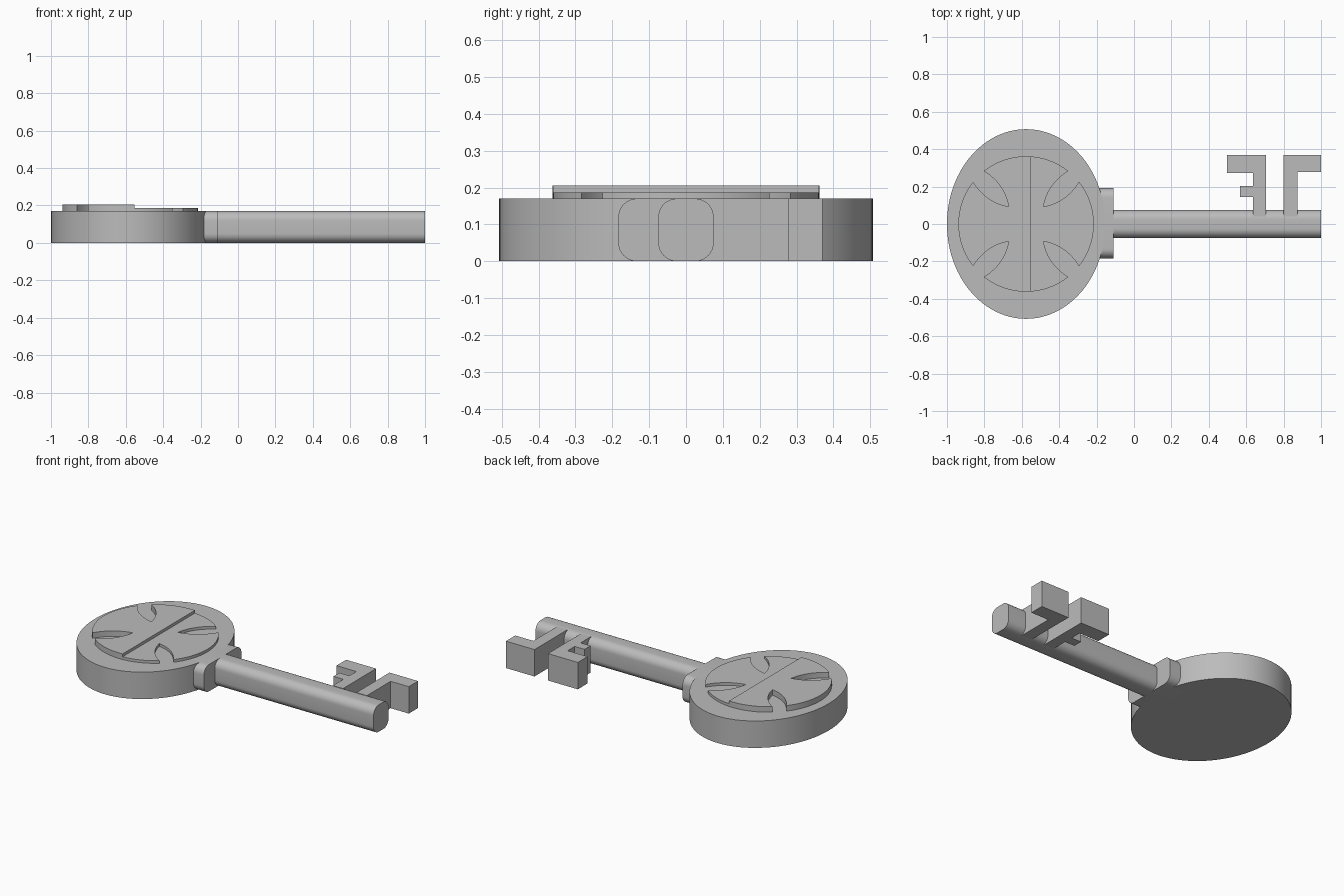
import bpy, bmesh
from math import cos, sin, pi, radians, atan2, hypot
from mathutils import Vector, Matrix

cube = bpy.data.objects.get("Cube")
if cube:
    bpy.data.objects.remove(cube, do_unlink=True)

metal = bpy.data.materials.new("grey metal")
metal.use_nodes = True
GREY = (0.5, 0.5, 0.5, 1)
metal.diffuse_color = GREY
metal.node_tree.nodes["Principled BSDF"].inputs["Base Color"].default_value = GREY

TOP = 0.17          # thickness of the key body
BOW_X = -0.577      # centre of the bow
SPLIT = 0.023       # where the raised half of the emblem ends, from the bow centre


def prism(name, outline, depth, matrix, clip_x=None):
    """Extrude a flat outline along its local z, optionally keeping only x < clip_x."""
    bm = bmesh.new()
    face = bm.faces.new([bm.verts.new((x, y, 0)) for x, y in outline])
    side = bmesh.ops.extrude_face_region(bm, geom=[face])["geom"]
    bmesh.ops.translate(bm, vec=(0, 0, depth),
                        verts=[v for v in side if isinstance(v, bmesh.types.BMVert)])
    if clip_x is not None:
        bmesh.ops.bisect_plane(bm, geom=bm.verts[:] + bm.edges[:] + bm.faces[:],
                               plane_co=(clip_x, 0, 0), plane_no=(1, 0, 0), clear_outer=True)
        bmesh.ops.holes_fill(bm, edges=[e for e in bm.edges if e.is_boundary])
    bmesh.ops.recalc_face_normals(bm, faces=bm.faces)
    bm.transform(matrix)
    mesh = bpy.data.meshes.new(name)
    bm.to_mesh(mesh)
    bm.free()
    mesh.materials.append(metal)
    obj = bpy.data.objects.new(name, mesh)
    bpy.context.collection.objects.link(obj)
    bpy.ops.object.select_all(action='DESELECT')
    obj.select_set(True)
    bpy.context.view_layer.objects.active = obj
    bpy.ops.object.shade_smooth_by_angle(angle=radians(30))
    return obj


def rounded_rect(width, height, radius, steps=8):
    """Rectangle with rounded corners, standing on y = 0."""
    pts = []
    for q, (sx, sy) in enumerate([(1, 1), (-1, 1), (-1, -1), (1, -1)]):
        cx = sx * (width / 2 - radius)
        cy = height / 2 + sy * (height / 2 - radius)
        for i in range(steps + 1):
            a = (q + i / steps) * pi / 2
            pts.append((cx + radius * cos(a), cy + radius * sin(a)))
    return pts


def emblem_outline(steps=12):
    """Disc with four leaf-shaped notches on the diagonals."""
    tip, bend, rim = Vector((.093, .093)), Vector((.215, .115)), Vector((.283, .226))
    radius = rim.length
    edge = [rim * (1 - t) ** 2 + bend * 2 * t * (1 - t) + tip * t * t
            for t in (i / steps for i in range(steps + 1))]
    notch = edge + [Vector((p.y, p.x)) for p in reversed(edge[:-1])]
    start, end = atan2(rim.x, rim.y), pi / 2 + atan2(rim.y, rim.x)
    arc = [Vector((radius * cos(a), radius * sin(a)))
           for a in (start + (end - start) * i / 20 for i in range(1, 20))]
    return [Matrix.Rotation(q * pi / 2, 2) @ p for q in range(4) for p in notch + arc]


# Bow: thick oval plate
oval = [(0.423 * cos(2 * pi * i / 96), 0.507 * sin(2 * pi * i / 96)) for i in range(96)]
prism("bow", oval, TOP, Matrix.Translation((BOW_X, 0, 0)))

# Emblem on the bow: a low cross disc with one half raised higher
emblem = emblem_outline()
on_bow = Matrix.Translation((BOW_X, 0, TOP - 0.01))
prism("emblem", emblem, 0.027, on_bow)
prism("emblem_raised_half", emblem, 0.045, on_bow, clip_x=SPLIT)

# Collar and shaft: rounded bars running along x
along_x = Matrix(((0, 0, 1, 0), (1, 0, 0, 0), (0, 1, 0, 0), (0, 0, 0, 1)))
for name, x0, x1, width, y in [("collar", -0.25, -0.11, 0.375, 0.004),
                               ("shaft", -0.15, 1.0, 0.15, 0.0)]:
    prism(name, rounded_rect(width, TOP, 0.05), x1 - x0,
          Matrix.Translation((x0, y, 0)) @ along_x)

# Bits: hooked teeth at the end of the shaft
inner_bit = [(.636, .04), (.706, .04), (.706, .37), (.497, .37), (.497, .273),
             (.636, .273), (.636, .203), (.567, .203), (.567, .144), (.636, .144)]
outer_bit = [(.80, .04), (.873, .04), (.873, .277), (1, .277), (1, .37), (.80, .37)]
prism("inner_bit", inner_bit, TOP, Matrix.Identity(4))
prism("outer_bit", outer_bit, TOP, Matrix.Identity(4))
